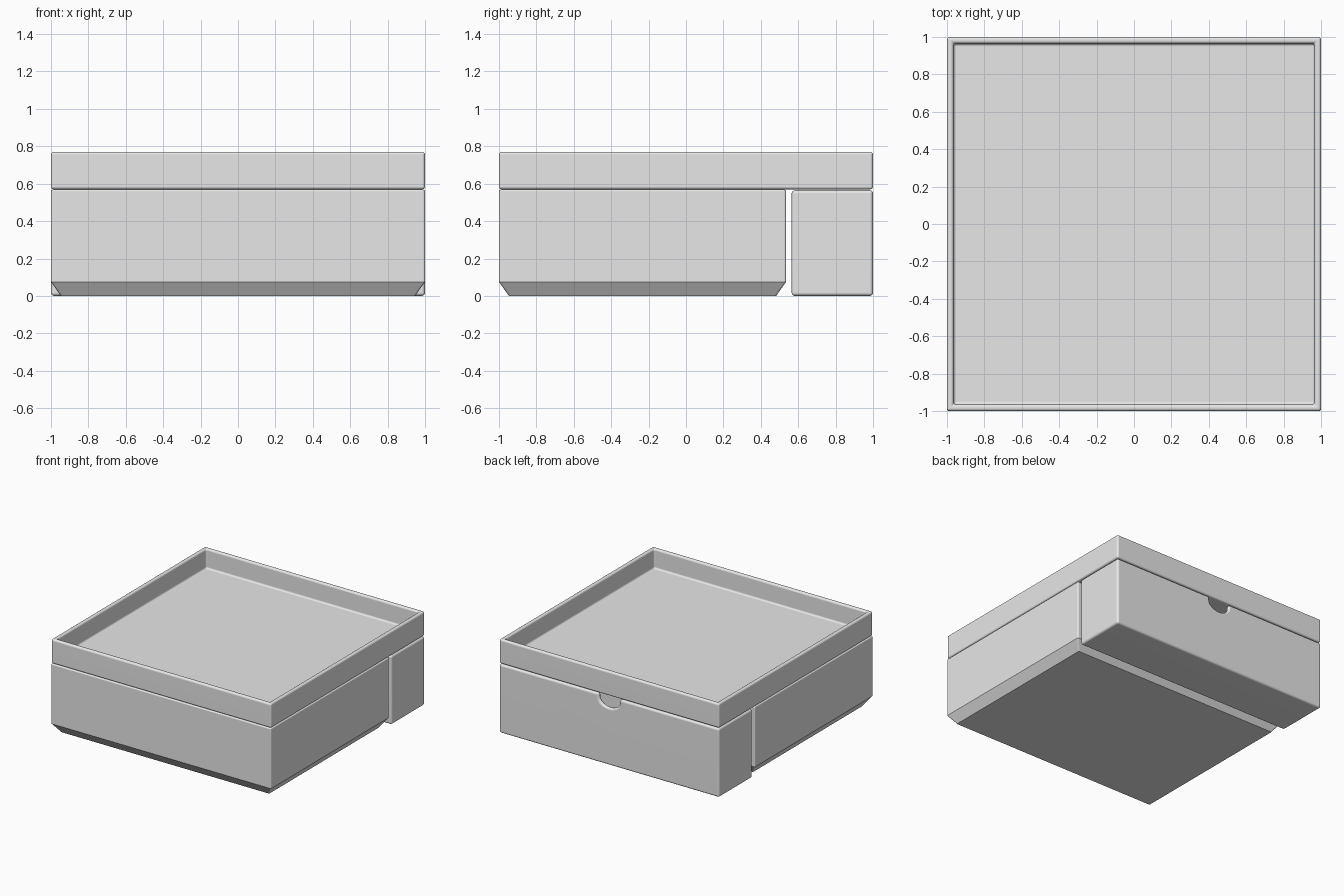
import bpy, bmesh, math
from mathutils import Vector, Matrix

default = bpy.data.objects.get("Cube")
if default:
    bpy.data.objects.remove(default, do_unlink=True)

grey = bpy.data.materials.new("light grey plastic")
grey.use_nodes = True
grey.diffuse_color = (0.8, 0.8, 0.8, 1)
grey.node_tree.nodes["Principled BSDF"].inputs["Base Color"].default_value = (0.8, 0.8, 0.8, 1)


def facing(bm, direction):
    bm.normal_update()
    return max(bm.faces, key=lambda f: f.normal.z * direction)


def add_object(name, bm):
    bmesh.ops.recalc_face_normals(bm, faces=bm.faces)
    mesh = bpy.data.meshes.new(name)
    bm.to_mesh(mesh)
    bm.free()
    mesh.materials.append(grey)
    obj = bpy.data.objects.new(name, mesh)
    bpy.context.collection.objects.link(obj)
    return obj


def open_box(name, y0, y1, z0, z1, wall, floor_z, chamfer=0):
    """Full-width box with a recess in its top and an optional bottom chamfer."""
    bm = bmesh.new()
    bottom = z0 + chamfer
    centre = Vector((0, (y0 + y1) / 2, (bottom + z1) / 2))
    scale = Matrix.Diagonal((2, y1 - y0, z1 - bottom, 1))
    bmesh.ops.create_cube(bm, size=1, matrix=Matrix.Translation(centre) @ scale)
    if chamfer:
        base = facing(bm, -1)
        bmesh.ops.inset_region(bm, faces=[base], thickness=chamfer)
        for v in base.verts:
            v.co.z = z0
    top = facing(bm, 1)
    bmesh.ops.inset_region(bm, faces=[top], thickness=wall)
    recess = bmesh.ops.extrude_discrete_faces(bm, faces=[top])["faces"][0]
    for v in recess.verts:
        v.co.z = floor_z
    return add_object(name, bm)


def finish(obj, radius, cutter=None):
    """Cut, round the square edges and smooth the roundings."""
    if cutter:
        cut = obj.modifiers.new("notch", 'BOOLEAN')
        cut.operation = 'DIFFERENCE'
        cut.solver = 'EXACT'
        cut.object = cutter
    bevel = obj.modifiers.new("rounding", 'BEVEL')
    bevel.width = radius
    bevel.segments = 4
    bevel.limit_method = 'ANGLE'
    bevel.angle_limit = math.radians(70)
    bpy.ops.object.select_all(action='DESELECT')
    obj.select_set(True)
    bpy.context.view_layer.objects.active = obj
    bpy.ops.object.convert(target='MESH')
    bpy.ops.object.shade_smooth_by_angle(angle=math.radians(35))
    weighted = obj.modifiers.new("flat faces", 'WEIGHTED_NORMAL')
    weighted.keep_sharp = True
    if cutter:
        bpy.data.objects.remove(cutter, do_unlink=True)


def notch_cutter(y0, y1, top, half_width, depth):
    """U-shaped prism that cuts the finger notch."""
    straight = 0.03
    outline = [(half_width, top + 0.1)]
    for i in range(13):
        a = math.pi * i / 12
        outline.append((half_width * math.cos(a),
                        top - straight - (depth - straight) * math.sin(a)))
    outline.append((-half_width, top + 0.1))
    bm = bmesh.new()
    face = bm.faces.new([bm.verts.new((x, y0, z)) for x, z in outline])
    moved = bmesh.ops.extrude_face_region(bm, geom=[face])["geom"]
    for v in moved:
        if isinstance(v, bmesh.types.BMVert):
            v.co.y = y1
    cutter = add_object("notch_cutter", bm)
    cutter.hide_render = True
    return cutter


# Shallow tray that covers both boxes
finish(open_box("top_tray", -1, 1, 0.57, 0.77, 0.05, 0.61), 0.015)

# Large front box with a chamfered base
finish(open_box("front_box", -1, 0.535, 0, 0.568, 0.05, 0.1, chamfer=0.075), 0.01)

# Narrow back box with a finger notch in its rear wall
finish(open_box("back_box", 0.565, 1, 0, 0.565, 0.05, 0.05), 0.018,
       notch_cutter(0.9, 1.1, 0.565, 0.095, 0.095))
